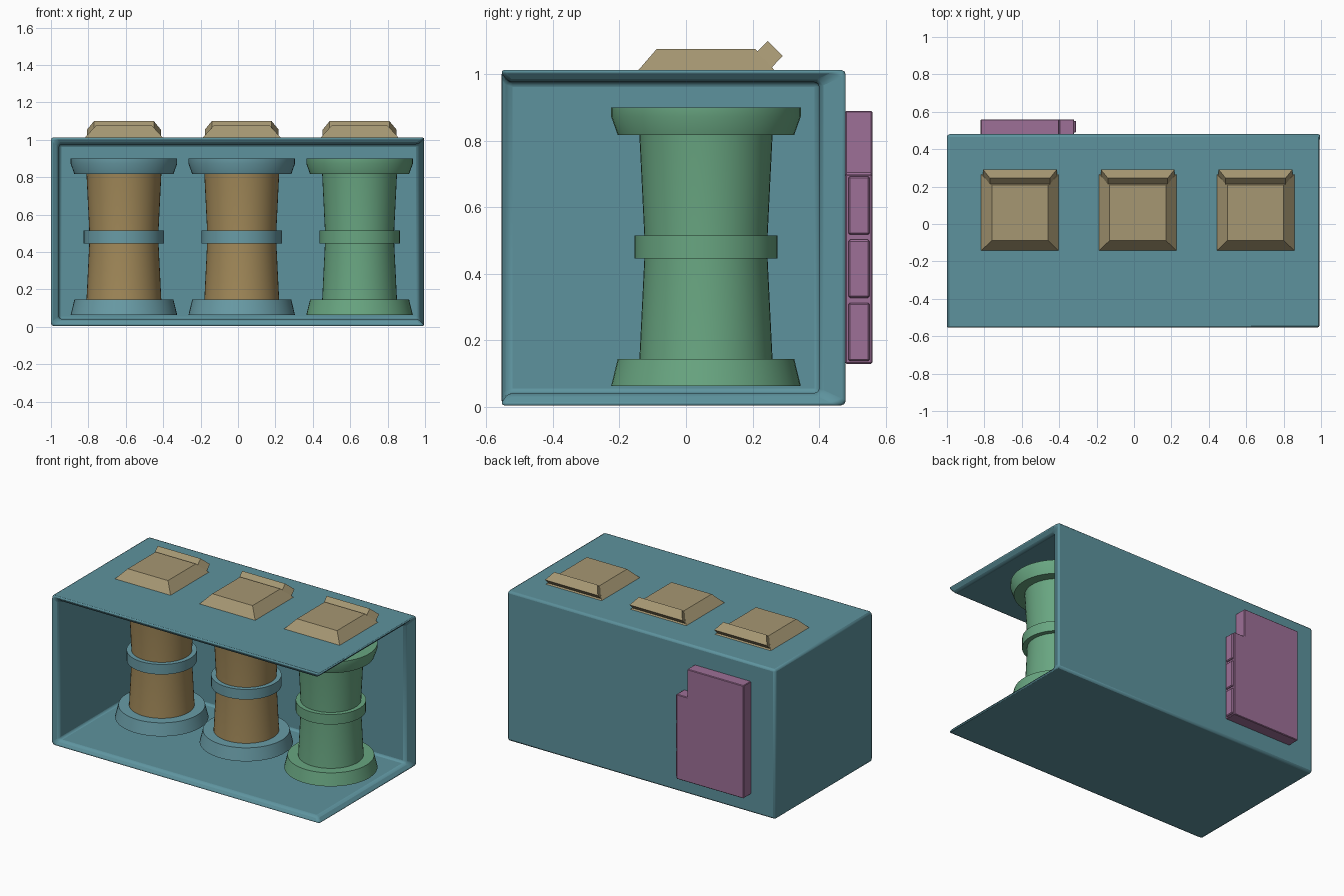
import bpy, bmesh, math
from mathutils import Vector

if "Cube" in bpy.data.objects:
    bpy.data.objects.remove(bpy.data.objects["Cube"])


def material(name, rgb):
    m = bpy.data.materials.new(name)
    m.diffuse_color = (*rgb, 1)
    m.use_nodes = True
    m.node_tree.nodes["Principled BSDF"].inputs["Base Color"].default_value = m.diffuse_color
    return m


TEAL = material("teal", (0.11, 0.29, 0.34))
BLUE = material("pale_teal", (0.14, 0.33, 0.38))
BROWN = material("brown", (0.36, 0.25, 0.10))
GREEN = material("green", (0.14, 0.38, 0.22))
TAN = material("tan", (0.38, 0.31, 0.17))
PURPLE = material("purple", (0.34, 0.16, 0.31))


def mesh_object(name, verts, faces, mat, bevel=0.0, segments=2):
    bm = bmesh.new()
    vs = [bm.verts.new(v) for v in verts]
    for f in faces:
        bm.faces.new([vs[i] for i in f])
    bmesh.ops.recalc_face_normals(bm, faces=bm.faces)
    me = bpy.data.meshes.new(name)
    bm.to_mesh(me)
    bm.free()
    me.materials.append(mat)
    ob = bpy.data.objects.new(name, me)
    bpy.context.collection.objects.link(ob)
    if bevel:
        b = ob.modifiers.new("bevel", "BEVEL")
        b.width, b.segments = bevel, segments
    return ob


def smooth(ob):
    bpy.ops.object.select_all(action="DESELECT")
    ob.select_set(True)
    bpy.context.view_layer.objects.active = ob
    bpy.ops.object.shade_smooth_by_angle(angle=math.radians(35))


def corners(x0, x1, y0, y1, z0, z1):
    return [(x0, y0, z0), (x1, y0, z0), (x1, y1, z0), (x0, y1, z0),
            (x0, y0, z1), (x1, y0, z1), (x1, y1, z1), (x0, y1, z1)]


BOX = [(0, 1, 2, 3), (4, 5, 6, 7), (0, 1, 5, 4), (1, 2, 6, 5), (2, 3, 7, 6), (3, 0, 4, 7)]


def prism(name, ring_a, ring_b, mat, bevel=0.0):
    n = len(ring_a)
    faces = [tuple(range(n)), tuple(range(n, 2 * n))]
    faces += [(i, (i + 1) % n, n + (i + 1) % n, n + i) for i in range(n)]
    return mesh_object(name, ring_a + ring_b, faces, mat, bevel, 1)


def lathe(name, profile, x, y, mat, sides=48):
    verts = [(x + r * math.cos(2 * math.pi * k / sides), y + r * math.sin(2 * math.pi * k / sides), z)
             for r, z in profile for k in range(sides)]
    rows = len(profile)
    faces = [(j * sides + k, j * sides + (k + 1) % sides,
              (j + 1) * sides + (k + 1) % sides, (j + 1) * sides + k)
             for j in range(rows - 1) for k in range(sides)]
    faces += [tuple(range(sides)), tuple(range((rows - 1) * sides, rows * sides))]
    smooth(mesh_object(name, verts, faces, mat))


# Housing: thick shell open at the front and right, with sloping rims
shell = [BOX[0], BOX[1], BOX[4], BOX[5]]
rim = [0, 1, 2, 6, 5, 4]
faces = shell + [tuple(i + 8 for i in f) for f in shell]
faces += [(a, b, b + 8, a + 8) for a, b in zip(rim, rim[1:] + rim[:1])]
housing = mesh_object("housing", corners(-1, 1, -0.56, 0.48, 0.005, 1.013)
                      + corners(-0.957, 0.965, -0.535, 0.40, 0.042, 0.976), faces, TEAL, 0.014)
smooth(housing)

# Three spools with end flanges and a middle ring, and a pad above each
for i, x in enumerate((-0.61, 0.02, 0.65)):
    core, trim = (GREEN, GREEN) if i == 2 else (BROWN, BLUE)
    y = 0.06
    lathe(f"spool_core_{i}", [(0.203, 0.12), (0.20, 0.145), (0.185, 0.45), (0.185, 0.51),
                              (0.20, 0.815), (0.203, 0.84)], x, y, core)
    lathe(f"spool_bottom_flange_{i}", [(0.285, 0.063), (0.265, 0.145)], x, y, trim)
    lathe(f"spool_ring_{i}", [(0.215, 0.447), (0.215, 0.515)], x, y, trim)
    lathe(f"spool_top_flange_{i}", [(0.265, 0.817), (0.285, 0.873), (0.285, 0.90)], x, y, trim)

    # Sloped pad
    pad = [(x + sx * w, yy, z) for w, ys, z in ((0.21, (-0.145, 0.268), 1.01), (0.15, (-0.088, 0.208), 1.076))
           for sx, yy in ((-1, ys[0]), (1, ys[0]), (1, ys[1]), (-1, ys[1]))]
    mesh_object(f"top_pad_{i}", pad, BOX, TAN)

    # Raised lip on the pad's back slope
    base = [Vector(p) for p in ((x - 0.16, 0.212, 1.066), (x + 0.16, 0.212, 1.066),
                                (x + 0.197, 0.258, 1.021), (x - 0.197, 0.258, 1.021))]
    prism(f"pad_lip_{i}", base, [p + Vector((0, 0.033, 0.034)) for p in base], TAN)

# Stepped plate on the back wall
outline = [(-0.82, 0.13), (-0.32, 0.13), (-0.32, 0.70), (-0.40, 0.70), (-0.40, 0.89), (-0.82, 0.89)]
prism("back_plate", [(x, 0.478, z) for x, z in outline], [(x, 0.56, z) for x, z in outline], PURPLE, 0.004)

# Three raised panels along the plate's edge
for i in range(3):
    z = 0.138 + 0.19 * i
    mesh_object(f"plate_edge_panel_{i}", corners(-0.34, -0.309, 0.488, 0.552, z, z + 0.175), BOX, PURPLE, 0.005, 1)
